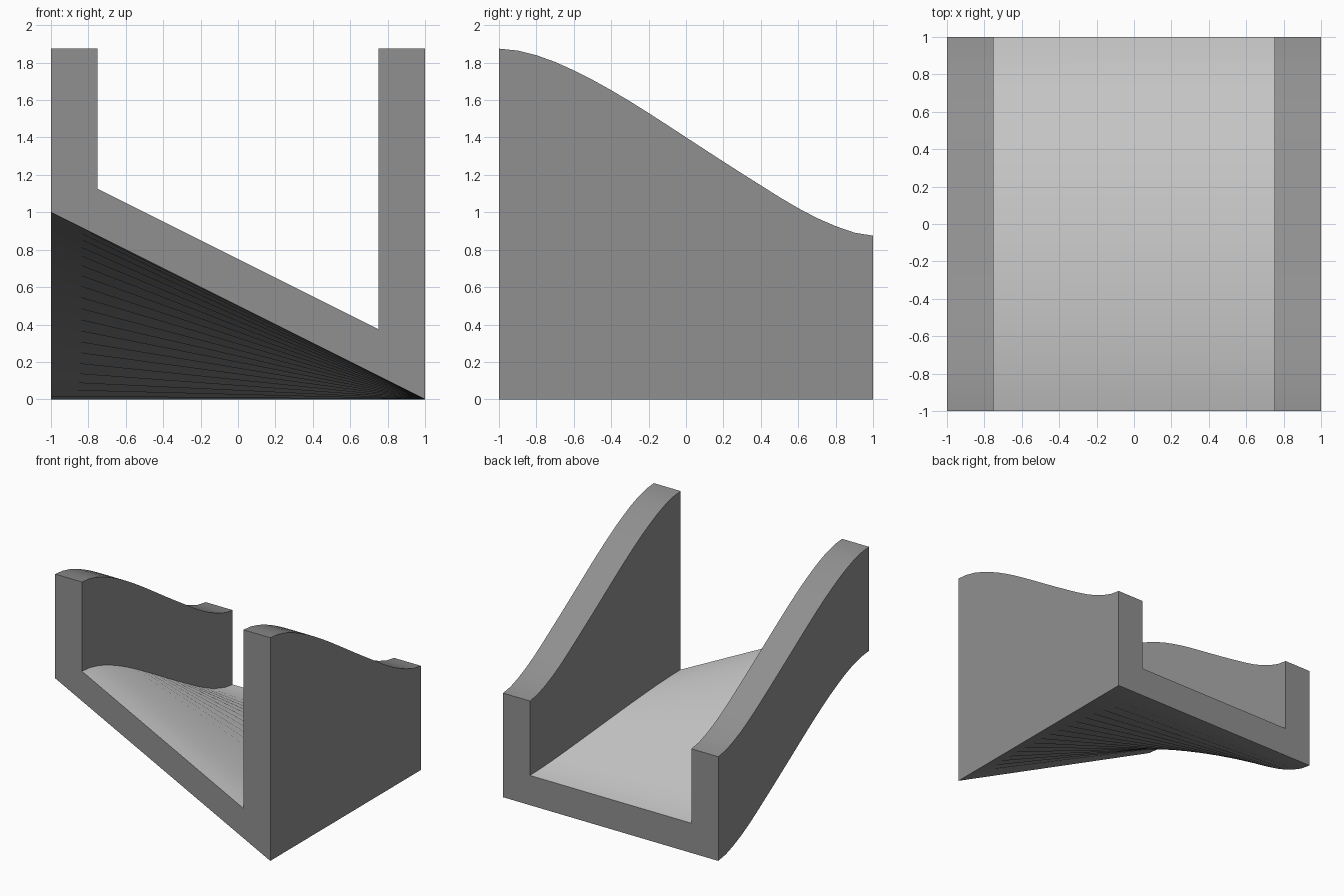
import bpy, bmesh

if "Cube" in bpy.data.objects:
    bpy.data.objects.remove(bpy.data.objects["Cube"])

# Height blend from front (1) to back (0): smooth slope, level at both ends
KNOTS = [1, .965, .884, .778, .656, .526, .396, .269, .147, .051, 0]
STEPS = 20
N = len(KNOTS) - 1


def blend(t):
    i = min(int(t * N), N - 1)
    f = t * N - i
    slope = [0 if k in (0, N) else (KNOTS[k + 1] - KNOTS[k - 1]) / 2 for k in (i, i + 1)]
    return (KNOTS[i] * (2*f**3 - 3*f**2 + 1) + slope[0] * (f**3 - 2*f**2 + f)
            + KNOTS[i + 1] * (3*f**2 - 2*f**3) + slope[1] * (f**3 - f**2))


def section(s):
    """U-shaped cross-section: twisted floor, walls with level tops."""
    def floor(x):
        return (1 - x) / 2 * s
    top = 0.875 + s
    return [(-1, floor(-1)), (1, floor(1)), (1, top), (.75, top),
            (.75, floor(.75) + .25), (-.75, floor(-.75) + .25), (-.75, top), (-1, top)]


def material(name, v):
    m = bpy.data.materials.new(name)
    m.diffuse_color = (v, v, v, 1)
    m.use_nodes = True
    m.node_tree.nodes["Principled BSDF"].inputs["Base Color"].default_value = m.diffuse_color
    return m


# Loft the section along y
bm = bmesh.new()
rings = []
for j in range(STEPS + 1):
    t = j / STEPS
    rings.append([bm.verts.new((x, 2 * t - 1, z)) for x, z in section(blend(t))])
for a, b in zip(rings, rings[1:]):
    for k in range(8):
        n = (k + 1) % 8
        face = bm.faces.new((a[k], a[n], b[n], b[k]))
        face.material_index = 1 if k == 4 else 0   # road surface
bm.faces.new(rings[0])
bm.faces.new(rings[-1][::-1])
bmesh.ops.recalc_face_normals(bm, faces=bm.faces)

mesh = bpy.data.meshes.new("twisted_track")
bm.to_mesh(mesh)
bm.free()
mesh.materials.append(material("dark_grey", 0.28))
mesh.materials.append(material("light_grey", 0.8))
track = bpy.data.objects.new("twisted_track", mesh)
bpy.context.collection.objects.link(track)

# Smooth along the slope, sharp at the corners
bpy.context.view_layer.objects.active = track
track.select_set(True)
bpy.ops.object.shade_smooth_by_angle(angle=0.4)
